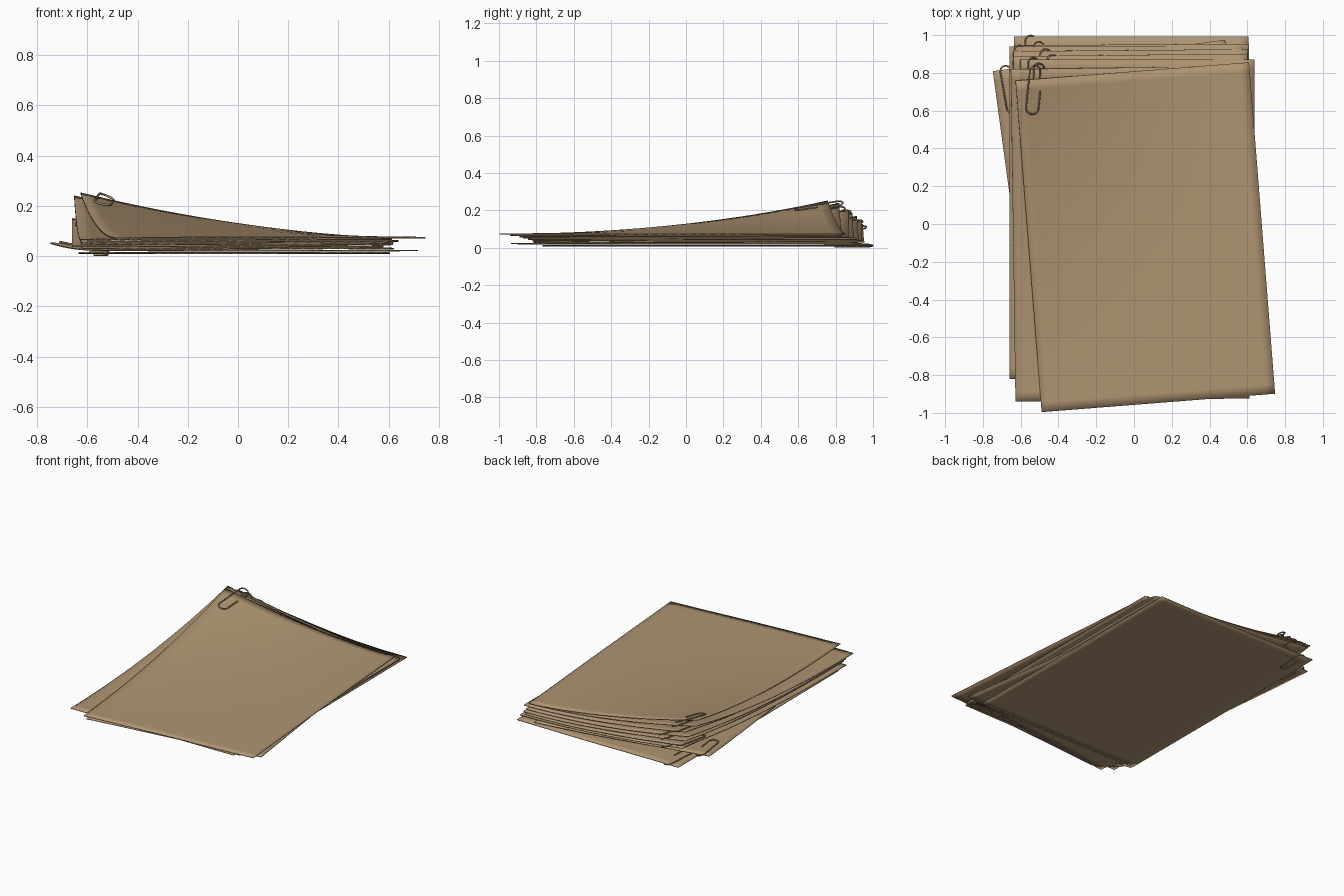
import bpy, bmesh, math, random
from mathutils import Vector, Matrix

if "Cube" in bpy.data.objects:
    bpy.data.objects.remove(bpy.data.objects["Cube"])

random.seed(4)
W, H, T = 1.24, 1.76, 0.005      # sheet width, length, thickness
NX, NY = 24, 34

paper = bpy.data.materials.new("aged_paper")
paper.diffuse_color = (0.43, 0.30, 0.17, 1)
paper.use_nodes = True
paper.node_tree.nodes["Principled BSDF"].inputs["Base Color"].default_value = paper.diffuse_color
wire = bpy.data.materials.new("clip_wire")
wire.diffuse_color = (0.36, 0.26, 0.15, 1)
wire.use_nodes = True
wire.node_tree.nodes["Principled BSDF"].inputs["Base Color"].default_value = wire.diffuse_color

# centre x, centre y, turn in degrees, base height, corner lift
SHEETS = [
    (-0.015, 0.112, 0.0, 0.012, 0.000),
    (-0.015, 0.020, 7.7, 0.021, 0.030),
    (-0.005, 0.070, 0.4, 0.030, 0.095),
    (-0.040, 0.060, 0.0, 0.038, 0.110),
    (-0.010, 0.040, 0.5, 0.046, 0.122),
    (-0.010, 0.015, 0.6, 0.053, 0.134),
    (0.018, -0.010, 0.0, 0.060, 0.145),
    (-0.020, -0.052, 0.8, 0.067, 0.173),
    (0.060, -0.070, 4.5, 0.074, 0.178),
]


def height(x, y, z, lift):
    """Surface of a sheet whose back left corner curls up."""
    u = max(0.0, 0.5 - x / W)
    v = max(0.0, y / H + 0.5)
    return z + lift * u ** 1.7 * v ** 2.2


def placement(cx, cy, turn):
    return Matrix.Translation((cx, cy, 0)) @ Matrix.Rotation(math.radians(turn), 4, 'Z')


def make_sheet(name, cx, cy, turn, z, lift):
    bm = bmesh.new()
    bmesh.ops.create_grid(bm, x_segments=NX, y_segments=NY, size=0.5)
    phase = random.uniform(0, 6)
    for v in bm.verts:
        x, y = v.co.x * W, v.co.y * H
        ripple = 0.0012 * math.sin(5 * x + 3 * y + phase)
        v.co = (x, y, height(x, y, z, lift) + ripple)
    mesh = bpy.data.meshes.new(name)
    bm.to_mesh(mesh)
    bm.free()
    ob = bpy.data.objects.new(name, mesh)
    bpy.context.collection.objects.link(ob)
    ob.matrix_world = placement(cx, cy, turn)
    mesh.materials.append(paper)
    mod = ob.modifiers.new("thickness", 'SOLIDIFY')
    mod.thickness, mod.offset = T, 0
    bpy.ops.object.select_all(action='DESELECT')
    ob.select_set(True)
    bpy.context.view_layer.objects.active = ob
    bpy.ops.object.shade_smooth_by_angle(angle=math.radians(35))


def arc(cx, cy, r, a0, a1, n=8):
    return [(cx + r * math.cos(math.radians(a0 + (a1 - a0) * i / n)),
             cy + r * math.sin(math.radians(a0 + (a1 - a0) * i / n))) for i in range(n + 1)]


def leg(x, y0, y1, n=5):
    return [(x, y0 + (y1 - y0) * i / n) for i in range(n)]


def make_clip(name, sheet, wx, wy, tilt):
    """Wire clip whose top bend sits at world (wx, wy) and follows its sheet."""
    cx, cy, turn, z, lift = sheet
    over = leg(0.033, -0.13, -0.225) + arc(0, -0.225, 0.033, 0, -180) + leg(-0.033, -0.22, -0.028)
    under = arc(-0.005, -0.028, 0.028, 180, 0) + leg(0.023, -0.035, -0.18)
    under += arc(0.002, -0.18, 0.021, 0, -180) + leg(-0.019, -0.175, -0.05)
    to_world = placement(wx, wy, tilt)
    to_sheet = placement(cx, cy, turn).inverted()
    pts = []
    for group, side in ((over, 1), (under, -1)):
        for i, (x, y) in enumerate(group):
            p = to_world @ Vector((x, y, 0))
            q = to_sheet @ p
            k = side if side > 0 else 1 - 2 * min(1, i / 8)
            pts.append((p.x, p.y, height(q.x, q.y, z, lift) + 0.0068 * k))
    cu = bpy.data.curves.new(name, 'CURVE')
    cu.dimensions = '3D'
    cu.bevel_depth = 0.0045
    cu.bevel_resolution = 1
    cu.use_fill_caps = True
    sp = cu.splines.new('POLY')
    sp.points.add(len(pts) - 1)
    for sp_pt, p in zip(sp.points, pts):
        sp_pt.co = (*p, 1)
    cu.materials.append(wire)
    bpy.context.collection.objects.link(bpy.data.objects.new(name, cu))


# loosely stacked sheets
for i, s in enumerate(SHEETS):
    make_sheet(f"paper_sheet_{i + 1}", *s)

# clips: sheet index, position of the top bend, tilt
CLIPS = [(0, -0.54, 0.998, -4), (1, -0.68, 0.838, 10), (2, -0.50, 0.965, 3),
         (3, -0.60, 0.945, -3), (4, -0.46, 0.925, -5), (5, -0.42, 0.893, -12),
         (6, -0.53, 0.880, 4), (7, -0.50, 0.850, 2), (8, -0.515, 0.838, -6)]
for i, x, y, tilt in CLIPS:
    make_clip(f"paper_clip_{i + 1}", SHEETS[i], x, y, tilt)
